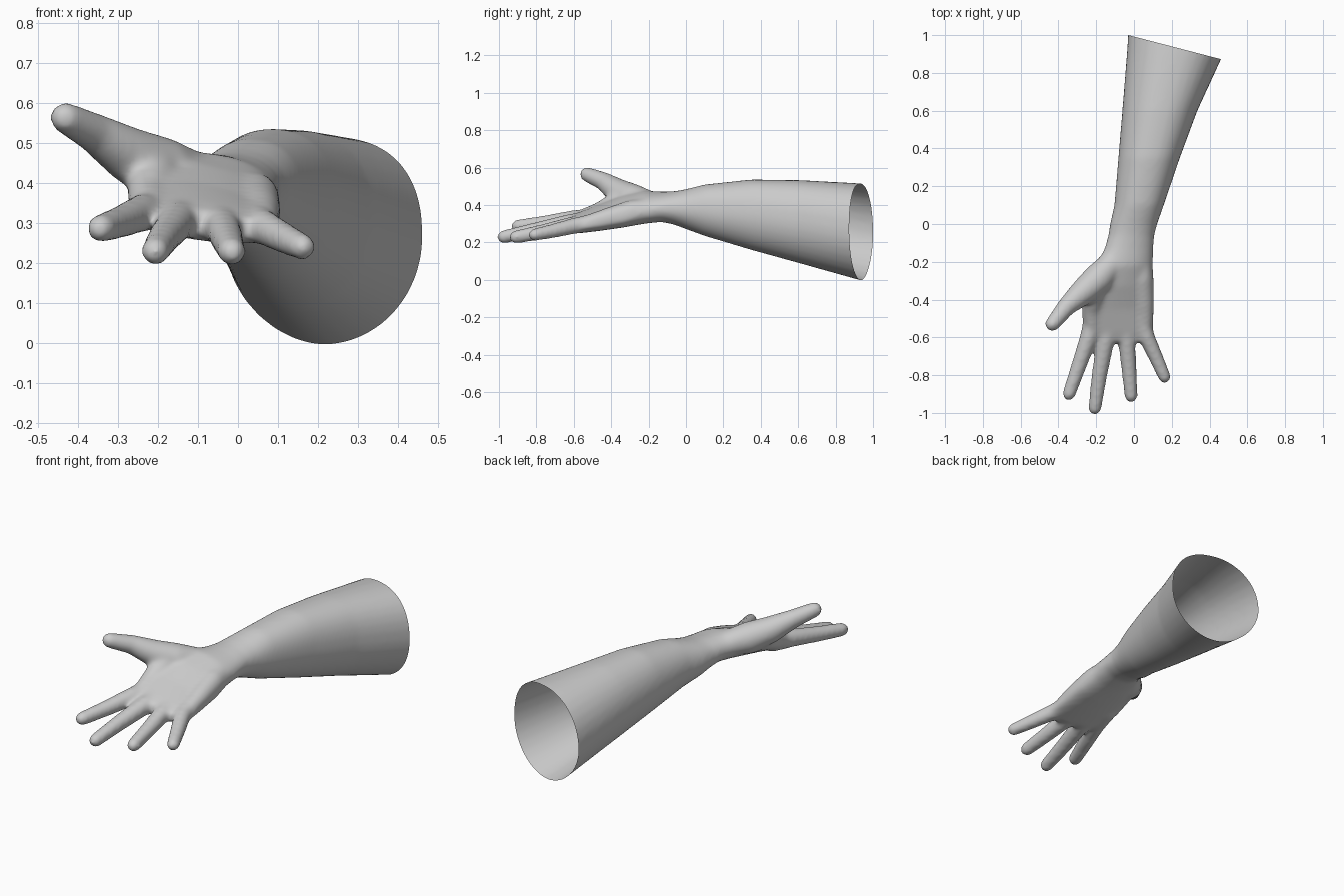
import bpy, bmesh, math
from mathutils import Vector

if "Cube" in bpy.data.objects:
    bpy.data.objects.remove(bpy.data.objects["Cube"])

bm = bmesh.new()


def loft(rings):
    """Skin a list of equal-length point rings and cap both ends."""
    vs = [[bm.verts.new(p) for p in r] for r in rings]
    n = len(vs[0])
    for a, b in zip(vs, vs[1:]):
        for i in range(n):
            j = (i + 1) % n
            bm.faces.new((a[i], a[j], b[j], b[i]))
    bm.faces.new(vs[0][::-1])
    bm.faces.new(vs[-1])


def section(y, cx, cz, hw, ht, tilt, n=32):
    """Rounded cross-section at y; tilt raises the thumb side."""
    ring = []
    for i in range(n):
        t = 2 * math.pi * i / n
        c, s = math.cos(t), math.sin(t)
        e = 0.9 if s > 0 else 1.0
        if y > 0.05:  # the forearm is fuller at the outer top, flatter at the inner bottom
            e = (0.86 if c > 0 else 0.95) if s > 0 else (1.0 if c > 0 else 1.1)
        u = hw * math.copysign(abs(c) ** e, c)
        v = ht * math.copysign(abs(s) ** e, s)
        ring.append(Vector((cx + u * math.cos(tilt) + v * math.sin(tilt), y,
                            cz - u * math.sin(tilt) + v * math.cos(tilt))))
    return ring


def digit(points, radii, n=18):
    """Tapered tube along points with domed ends."""
    p = [Vector(q) for q in points]
    rings = []

    def ring(c, d, r):
        u = d.cross(Vector((0, 0, 1))).normalized()
        w = u.cross(d)
        rings.append([c + r * (math.cos(2 * math.pi * i / n) * u
                               + math.sin(2 * math.pi * i / n) * w) for i in range(n)])

    d0, d1 = (p[1] - p[0]).normalized(), (p[-1] - p[-2]).normalized()
    dome = [math.radians(a) for a in (25, 50, 70, 85)]
    for a in reversed(dome):
        ring(p[0] - d0 * radii[0] * math.sin(a), d0, radii[0] * math.cos(a))
    for i, c in enumerate(p):
        d = (p[min(i + 1, len(p) - 1)] - p[max(i - 1, 0)]).normalized()
        ring(c, d, radii[i])
    for a in dome:
        ring(p[-1] + d1 * radii[-1] * math.sin(a), d1, radii[-1] * math.cos(a))
    loft(rings)


# Palm, wrist and forearm: y, centre x, centre z, half width, half height, tilt
loft([section(*s) for s in (
    (-0.625, -0.085, 0.298, 0.168, 0.033, 0.12),
    (-0.57, -0.085, 0.305, 0.190, 0.050, 0.14),
    (-0.45, -0.087, 0.335, 0.194, 0.062, 0.20),
    (-0.33, -0.075, 0.367, 0.186, 0.076, 0.25),
    (-0.22, -0.052, 0.388, 0.154, 0.083, 0.23),
    (-0.13, -0.027, 0.390, 0.130, 0.079, 0.16),
    (-0.06, -0.014, 0.384, 0.122, 0.090, 0.08),
    (0.00, -0.002, 0.378, 0.125, 0.107, 0.02),
    (0.10, 0.027, 0.372, 0.131, 0.138, 0.0),
    (0.35, 0.080, 0.348, 0.163, 0.189, 0.0),
    (0.60, 0.137, 0.312, 0.199, 0.222, 0.0),
    (0.90, 0.218, 0.262, 0.256, 0.256, 0.0),
    (1.10, 0.272, 0.228, 0.297, 0.276, 0.0))])

# Fingers: index, middle, ring, little
digit([(-0.21, -0.47, 0.34), (-0.243, -0.61, 0.325), (-0.295, -0.76, 0.303), (-0.344, -0.90, 0.287)],
      [0.047, 0.047, 0.041, 0.036])
digit([(-0.13, -0.48, 0.33), (-0.153, -0.63, 0.303), (-0.183, -0.80, 0.267), (-0.207, -0.975, 0.230)],
      [0.047, 0.048, 0.042, 0.036])
digit([(-0.055, -0.48, 0.32), (-0.038, -0.63, 0.288), (-0.026, -0.77, 0.256), (-0.015, -0.91, 0.229)],
      [0.047, 0.046, 0.041, 0.036])
digit([(0.03, -0.47, 0.315), (0.068, -0.60, 0.288), (0.118, -0.71, 0.262), (0.162, -0.81, 0.241)],
      [0.045, 0.044, 0.039, 0.034])

# Thumb with its fleshy base, the web beside it, and the heel of the palm
digit([(-0.10, -0.19, 0.408), (-0.19, -0.29, 0.434), (-0.275, -0.365, 0.473),
       (-0.36, -0.44, 0.527), (-0.432, -0.53, 0.564)],
      [0.066, 0.082, 0.070, 0.050, 0.040])
digit([(-0.19, -0.28, 0.42), (-0.215, -0.36, 0.415), (-0.225, -0.46, 0.365), (-0.22, -0.56, 0.33)],
      [0.070, 0.066, 0.052, 0.044])
digit([(0.03, -0.18, 0.38), (0.038, -0.29, 0.362), (0.052, -0.42, 0.329), (0.06, -0.52, 0.307)],
      [0.060, 0.066, 0.056, 0.042])

bmesh.ops.recalc_face_normals(bm, faces=bm.faces)
mesh = bpy.data.meshes.new("hand_and_forearm")
bm.to_mesh(mesh)
bm.free()
arm = bpy.data.objects.new("hand_and_forearm", mesh)
bpy.context.collection.objects.link(arm)
bpy.context.view_layer.objects.active = arm
arm.select_set(True)

# Fuse the parts into one skin and soften the joins
remesh = arm.modifiers.new("fuse", 'REMESH')
remesh.mode = 'VOXEL'
remesh.voxel_size = 0.01
smooth = arm.modifiers.new("soften", 'SMOOTH')
smooth.factor = 0.5
smooth.iterations = 20
bpy.ops.object.modifier_apply(modifier=remesh.name)
bpy.ops.object.modifier_apply(modifier=smooth.name)

# Cut the forearm open at the slanted end
bm = bmesh.new()
bm.from_mesh(arm.data)
bmesh.ops.bisect_plane(bm, geom=bm.verts[:] + bm.edges[:] + bm.faces[:],
                       plane_co=(-0.03, 1.0, 0.3), plane_no=(0.26, 1, 0),
                       clear_outer=True)
bm.to_mesh(arm.data)
bm.free()
for f in arm.data.polygons:
    f.use_smooth = True
